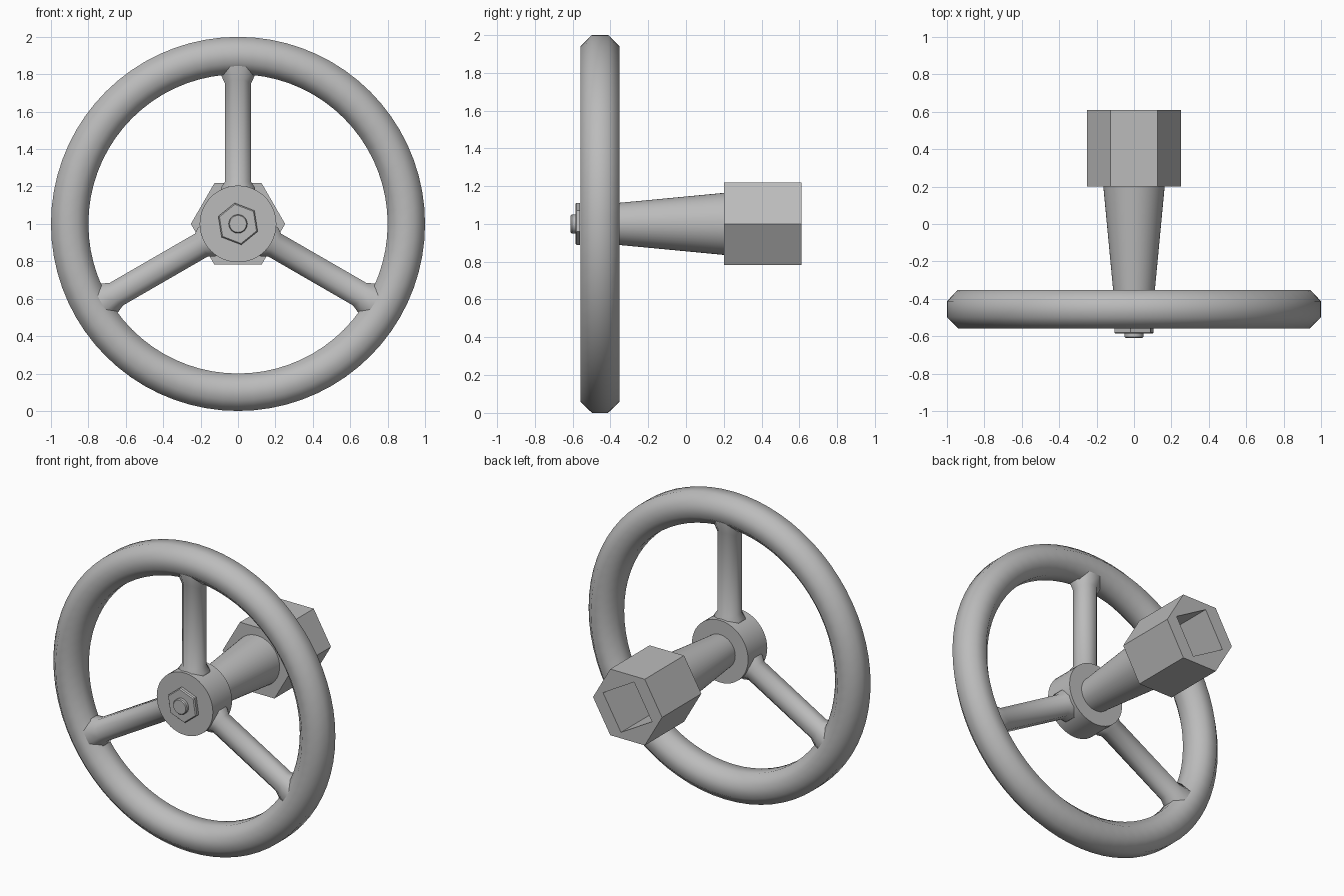
import bpy, bmesh, math
from mathutils import Matrix, Vector

cube = bpy.data.objects.get("Cube")
if cube:
    bpy.data.objects.remove(cube, do_unlink=True)

metal = bpy.data.materials.new("grey metal")
metal.use_nodes = True
GREY = (0.5, 0.5, 0.5, 1)
metal.diffuse_color = GREY
metal.node_tree.nodes["Principled BSDF"].inputs["Base Color"].default_value = GREY

CENTRE = Vector((0, 0, 1))      # axis of the wheel, running along y
WHEEL_Y = -0.455                # middle plane of the wheel


def finish(name, bm, angle=None):
    """Turn a bmesh into a shaded, coloured object."""
    bmesh.ops.recalc_face_normals(bm, faces=bm.faces)
    mesh = bpy.data.meshes.new(name)
    bm.to_mesh(mesh)
    bm.free()
    mesh.materials.append(metal)
    ob = bpy.data.objects.new(name, mesh)
    bpy.context.collection.objects.link(ob)
    bpy.ops.object.select_all(action='DESELECT')
    ob.select_set(True)
    bpy.context.view_layer.objects.active = ob
    if angle is None:
        bpy.ops.object.shade_smooth()
    else:
        bpy.ops.object.shade_smooth_by_angle(angle=math.radians(angle))
    return ob


def circle(bm, y, r, n, turn=0):
    """Ring of n vertices around the y axis of the wheel."""
    angles = [math.radians(turn) + 2 * math.pi * i / n for i in range(n)]
    return [bm.verts.new(CENTRE + Vector((r * math.cos(a), y, r * math.sin(a)))) for a in angles]


def bridge(bm, a, b):
    n = len(a)
    for i in range(n):
        j = (i + 1) % n
        bm.faces.new((a[i], a[j], b[j], b[i]))


def turned(name, profile, n, turn=0):
    """Solid from (y, radius) steps with n sides."""
    bm = bmesh.new()
    rings = [circle(bm, y, r, n, turn) for y, r in profile]
    for a, b in zip(rings, rings[1:]):
        bridge(bm, a, b)
    bm.faces.new(rings[0])
    bm.faces.new(rings[-1])
    return finish(name, bm, 30)


# Rim: octagonal section swept round, shaded smooth
bm = bmesh.new()
SEG = 72
R = 0.1 / math.cos(math.pi / 8)
rings = []
for k in range(8):
    a = math.pi / 8 + k * math.pi / 4
    rings.append(circle(bm, WHEEL_Y + 1.03 * R * math.sin(a), 0.9 + R * math.cos(a), SEG))
for k in range(8):
    bridge(bm, rings[k], rings[(k + 1) % 8])
finish("rim", bm)

# Spokes: octagonal rods flaring into hub and rim
# (radius in the wheel plane, in depth, distance from axis at the sides, extra at front and back)
STEPS = [(0.09, 0.085, 0.15, 0), (0.09, 0.085, 0.195, 0), (0.07, 0.07, 0.225, 0),
         (0.07, 0.07, 0.735, 0.04), (0.10, 0.088, 0.80, 0.045), (0.10, 0.085, 0.87, 0)]
for name, deg in (("top_spoke", 0), ("left_spoke", 120), ("right_spoke", -120)):
    bm = bmesh.new()
    turn = Matrix.Rotation(math.radians(deg), 3, 'Y')
    rings = []
    for w, d, r, extra in STEPS:
        ring = []
        for k in range(8):
            a = math.pi / 8 + k * math.pi / 4
            c, s = math.cos(a), math.sin(a)
            grow = 1 / math.cos(math.pi / 8)
            p = Vector((w * grow * c, WHEEL_Y + d * grow * s, r + extra * abs(s)))
            ring.append(bm.verts.new(CENTRE + turn @ p))
        rings.append(ring)
    for a, b in zip(rings, rings[1:]):
        bridge(bm, a, b)
    bm.faces.new(rings[0])
    bm.faces.new(rings[-1])
    finish(name, bm)

# Hub, tapered shaft, nut and bolt end
turned("hub", [(-0.555, 0.205), (-0.355, 0.205)], 48)
turned("shaft", [(-0.40, 0.107), (0.21, 0.165)], 48)
turned("nut", [(-0.56, 0.113), (-0.579, 0.113), (-0.586, 0.106)], 6, 39)
turned("bolt_end", [(-0.58, 0.05), (-0.604, 0.05), (-0.61, 0.045)], 24)

# Hexagonal socket with a square hole in its back end
bm = bmesh.new()
front, back = circle(bm, 0.2, 0.252, 6), circle(bm, 0.61, 0.252, 6)
mouth, floor = circle(bm, 0.61, 0.185, 4, 15), circle(bm, 0.28, 0.185, 4, 15)
bridge(bm, front, back)
bridge(bm, mouth, floor)
bm.faces.new(front)
bm.faces.new(floor)
loops = [e for e in bm.edges if len(e.link_faces) == 1]
bmesh.ops.triangle_fill(bm, edges=loops, use_beauty=True)
finish("socket", bm, 30)
